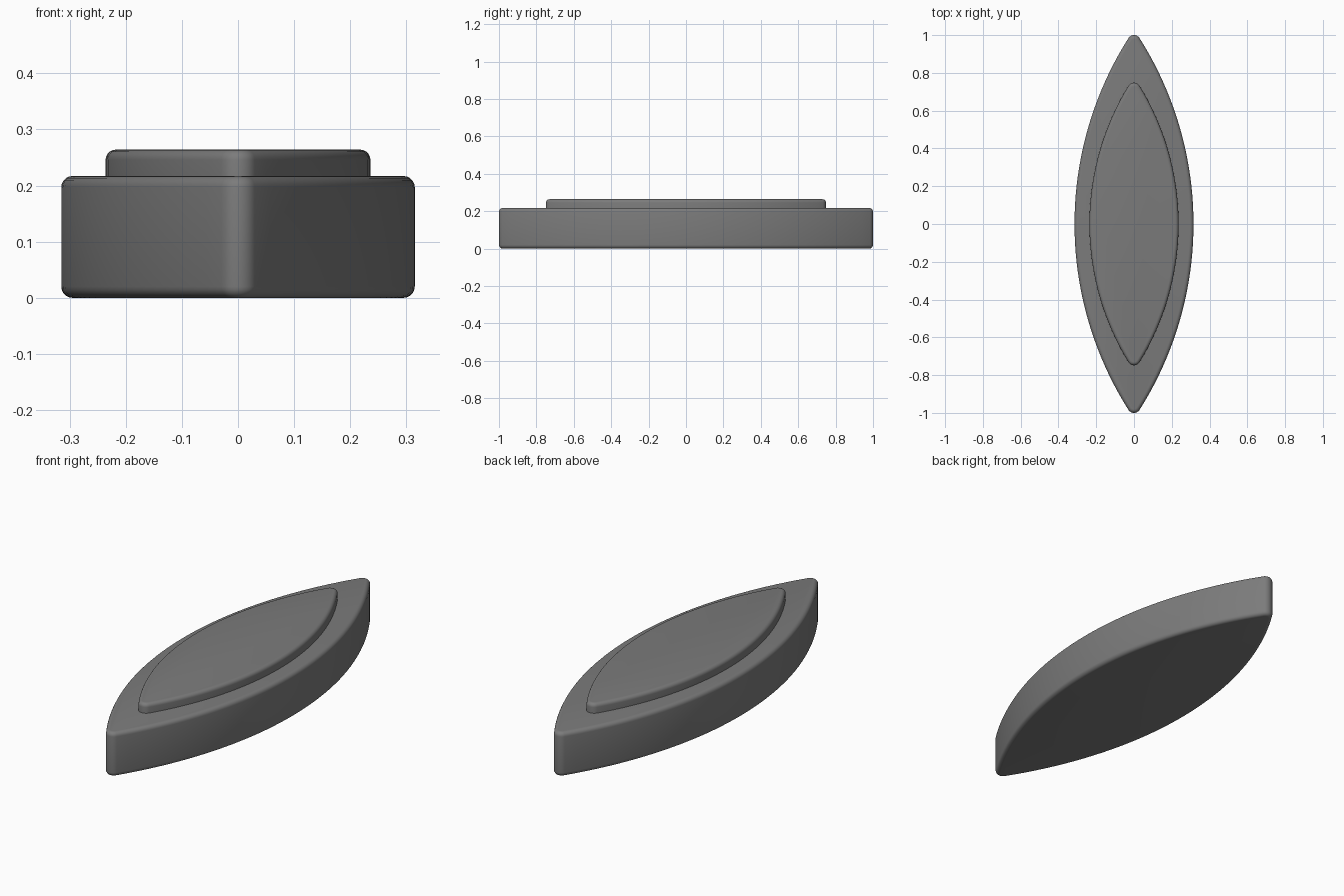
import bpy, bmesh
from math import sin, cos, pi, atan2

cube = bpy.data.objects.get("Cube")
if cube:
    bpy.data.objects.remove(cube)

grey = bpy.data.materials.new("mid grey")
grey.use_nodes = True
colour = (0.2, 0.2, 0.2, 1)
grey.diffuse_color = colour
grey.node_tree.nodes["Principled BSDF"].inputs["Base Color"].default_value = colour


def lens_outline(half_width, half_length, tip_radius):
    """Two shallow arcs meeting in rounded tips, counter-clockwise."""
    tip_y = half_length - tip_radius
    big = (half_width**2 + tip_y**2 - tip_radius**2) / (2 * (half_width - tip_radius))
    offset = big - half_width
    end = atan2(tip_y, offset)
    quarter = []
    for i in range(21):
        a = end * i / 20
        quarter.append((big * cos(a) - offset, big * sin(a)))
    for i in range(1, 7):
        a = end + (pi / 2 - end) * i / 6
        quarter.append((tip_radius * cos(a), tip_y + tip_radius * sin(a)))
    half = quarter + [(-x, y) for x, y in quarter[-2::-1]]
    return half + [(-x, -y) for x, y in half[1:-1]]


def lens_slab(name, half_width, half_length, tip_radius, bottom, top, edge, round_bottom):
    """Stack inset outlines so that the rims are rounded."""
    arc = [(edge * (1 - cos(pi / 2 * i / 5)), edge * (1 - sin(pi / 2 * i / 5))) for i in range(6)]
    levels = [(d, bottom + h) for d, h in reversed(arc)] if round_bottom else [(0, bottom)]
    levels += [(d, top - h) for d, h in arc]

    bm = bmesh.new()
    rings = []
    for d, z in levels:
        points = lens_outline(half_width - d, half_length - d, tip_radius - d)
        rings.append([bm.verts.new((x, y, z)) for x, y in points])
    for low, high in zip(rings, rings[1:]):
        for i in range(len(low)):
            j = (i + 1) % len(low)
            bm.faces.new((low[i], low[j], high[j], high[i]))
    bm.faces.new(rings[0][::-1])
    bm.faces.new(rings[-1])
    for face in bm.faces:
        face.smooth = True

    mesh = bpy.data.meshes.new(name)
    bm.to_mesh(mesh)
    bm.free()
    mesh.materials.append(grey)
    obj = bpy.data.objects.new(name, mesh)
    bpy.context.collection.objects.link(obj)
    bpy.ops.object.select_all(action="DESELECT")
    obj.select_set(True)
    bpy.context.view_layer.objects.active = obj
    bpy.ops.object.shade_smooth_by_angle(angle=pi / 4)


# Thick body and the smaller raised panel on top of it
lens_slab("base_body", 0.315, 1.0, 0.035, 0, 0.217, 0.02, True)
lens_slab("raised_panel", 0.236, 0.748, 0.035, 0.2, 0.264, 0.018, False)
